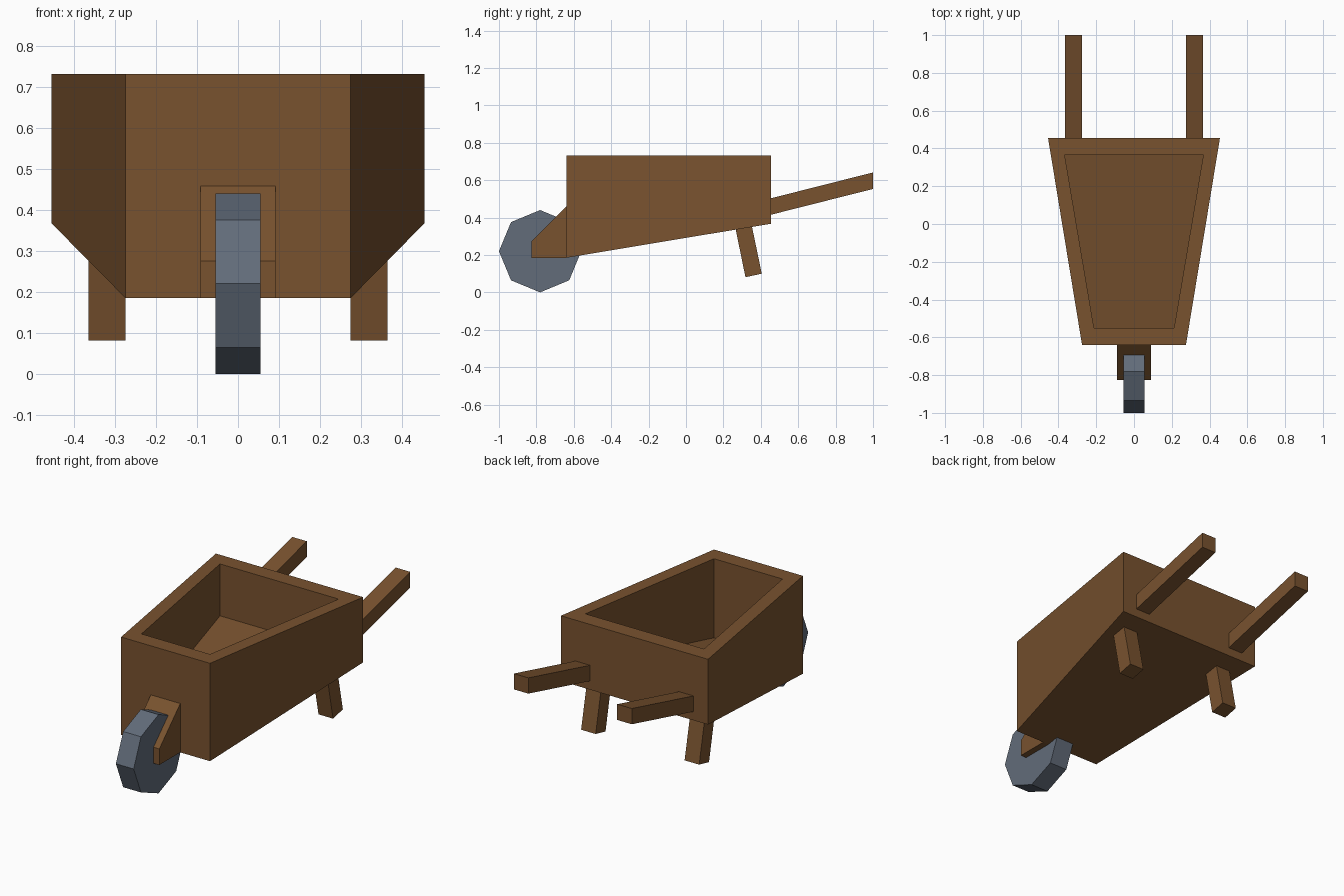
import bpy, bmesh, math

if "Cube" in bpy.data.objects:
    bpy.data.objects.remove(bpy.data.objects["Cube"])


def material(name, color):
    m = bpy.data.materials.new(name)
    m.diffuse_color = (*color, 1)
    m.use_nodes = True
    m.node_tree.nodes["Principled BSDF"].inputs["Base Color"].default_value = m.diffuse_color
    return m


wood = material("brown wood", (0.19, 0.085, 0.028))
slate = material("slate grey", (0.122, 0.15, 0.195))


def finish(name, bm, mat):
    bmesh.ops.recalc_face_normals(bm, faces=bm.faces)
    me = bpy.data.meshes.new(name)
    bm.to_mesh(me)
    bm.free()
    me.materials.append(mat)
    ob = bpy.data.objects.new(name, me)
    bpy.context.collection.objects.link(ob)
    return ob


def prism(name, profile, x0, x1, mat):
    """Extrude a (y, z) side profile from x0 to x1."""
    bm = bmesh.new()
    a = [bm.verts.new((x0, y, z)) for y, z in profile]
    b = [bm.verts.new((x1, y, z)) for y, z in profile]
    bm.faces.new(a)
    bm.faces.new(b)
    for i in range(len(a)):
        j = (i + 1) % len(a)
        bm.faces.new((a[i], a[j], b[j], b[i]))
    return finish(name, bm, mat)


# Tub: tapered open box with a sloping bottom and thick walls
TOP, BACK, FRONT, WALL = 0.732, 0.455, -0.64, 0.09


def bottom(y):
    return 0.185 + (y - FRONT) * (0.367 - 0.185) / (BACK - FRONT)


def outline(back, front, wb, wf):
    return [(-wf, front), (wf, front), (wb, back), (-wb, back)]


outer = outline(BACK, FRONT, 0.455, 0.275)
inner = outline(BACK - WALL, FRONT + WALL, 0.367, 0.212)
bm = bmesh.new()
rings = [
    [bm.verts.new((x, y, bottom(y))) for x, y in outer],
    [bm.verts.new((x, y, TOP)) for x, y in outer],
    [bm.verts.new((x, y, TOP)) for x, y in inner],
    [bm.verts.new((x, y, bottom(y) + WALL)) for x, y in inner],
]
bm.faces.new(rings[0])
bm.faces.new(rings[3])
for r, s in zip(rings, rings[1:]):
    for i in range(4):
        j = (i + 1) % 4
        bm.faces.new((r[i], r[j], s[j], s[i]))
finish("tub", bm, wood)

# Wheel bracket on the front of the tub
prism("wheel_bracket", [(-0.64, 0.185), (-0.64, 0.458), (-0.825, 0.275), (-0.825, 0.185)],
      -0.091, 0.091, wood)

# Eight-sided wheel
R = 0.22
prism("wheel", [(-0.78 + R * math.cos(k * math.pi / 4), R + R * math.sin(k * math.pi / 4))
                for k in range(8)], -0.055, 0.055, slate)

# Handles and legs, one on each side
for side, x0, x1 in (("left", -0.365, -0.275), ("right", 0.275, 0.365)):
    prism(side + "_handle", [(0.45, 0.414), (1.0, 0.553), (1.0, 0.641), (0.45, 0.502)],
          x0, x1, wood)
    prism(side + "_leg", [(0.265, 0.34), (0.318, 0.081), (0.405, 0.1), (0.352, 0.355)],
          x0, x1, wood)
